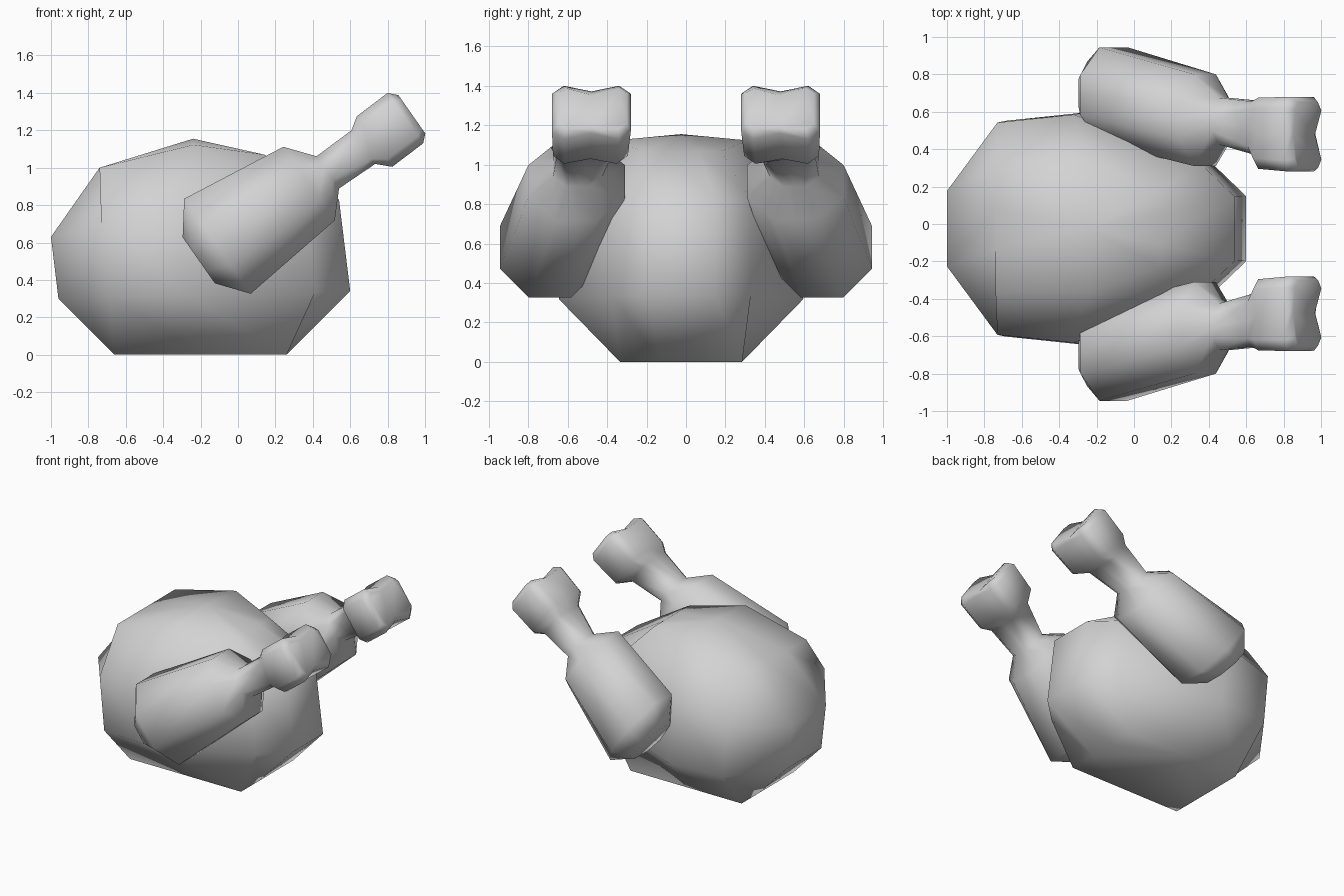
import bpy, bmesh, math
from mathutils import Vector

# Remove the default cube only
cube = bpy.data.objects.get("Cube")
if cube:
    bpy.data.objects.remove(cube, do_unlink=True)

# Single plain material
grey = bpy.data.materials.new("plain grey")
grey.use_nodes = True
grey.diffuse_color = (0.65, 0.65, 0.65, 1)
grey.node_tree.nodes["Principled BSDF"].inputs["Base Color"].default_value = (0.65, 0.65, 0.65, 1)


def bridge(bm, rings):
    """Skin a list of equally sized vertex rings."""
    for low, high in zip(rings, rings[1:]):
        for i in range(len(low)):
            j = (i + 1) % len(low)
            bm.faces.new((low[i], low[j], high[j], high[i]))


def finish(bm, name):
    """Turn the bmesh into a smooth shaded object."""
    bmesh.ops.recalc_face_normals(bm, faces=bm.faces)
    mesh = bpy.data.meshes.new(name)
    bm.to_mesh(mesh)
    bm.free()
    mesh.materials.append(grey)
    mesh.shade_smooth()
    obj = bpy.data.objects.new(name, mesh)
    bpy.context.collection.objects.link(obj)
    return obj


# Roast body: rounded rings between a rectangular base and top
def build_body():
    base = [(0, 0.33), (0, 1), (0.5, 1), (1, 1), (1, 0.33)]
    belly = [(0, 0.33), (0.175, 0.93), (0.44, 1), (0.88, 0.57), (1, 0.28)]
    crown = [(0, 0.33), (0, 1), (0.57, 1), (1, 0.6), (1, 0.25)]
    # outline, x start, x end, half width, z at start, z at end, extra height mid-way
    levels = [
        (base, -0.66, 0.26, 0.31, 0, 0, 0),
        (belly, -0.96, 0.60, 0.62, 0.30, 0.34, 0),
        (belly, -1.00, 0.54, 0.61, 0.63, 0.83, 0.06),
        (crown, -0.74, 0.14, 0.34, 1.00, 1.07, 0.085),
    ]
    bm = bmesh.new()
    rings = []
    for half, x0, x1, w, z0, z1, bump in levels:
        outline = half + [(u, -v) for u, v in reversed(half)]
        rings.append([
            bm.verts.new((x0 + (x1 - x0) * u, w * v - 0.025,
                          z0 + (z1 - z0) * u + bump * math.sin(math.pi * u)))
            for u, v in outline])
    bridge(bm, rings)
    bm.faces.new(rings[0])
    # Breast peak
    peak = bm.verts.new((-0.24, -0.025, 1.155))
    top = rings[-1]
    for i, v in enumerate(top):
        bm.faces.new((v, top[(i + 1) % len(top)], peak))
    return finish(bm, "body")


# Drumstick: meat, thin bone and a two-lobed knuckle in one loft
def build_drumstick(name, side):
    across = Vector((-math.sin(math.radians(35)), 0, math.cos(math.radians(35))))
    along = Vector((across.z, 0, -across.x))
    # x, distance from middle, z, half width, half height, lobe groove, squareness
    stations = [
        (-0.21, 0.70, 0.505, 0.17, 0.15, 0, 0.45),
        (-0.11, 0.69, 0.58, 0.255, 0.31, 0, 0.42),
        (0.38, 0.555, 0.915, 0.245, 0.24, 0, 0.42),
        (0.48, 0.55, 0.975, 0.125, 0.105, 0, 0.42),
        (0.67, 0.515, 1.11, 0.14, 0.11, 0.01, 0.7),
        (0.73, 0.485, 1.14, 0.19, 0.165, 0.03, 0.7),
        (0.895, 0.48, 1.265, 0.20, 0.165, 0.035, 0.7),
        (0.93, 0.475, 1.285, 0.175, 0.125, 0.025, 0.75),
    ]
    bm = bmesh.new()
    rings = []
    for x, y, z, w, h, groove, k in stations:
        right = [(0, 1), (k, 1), (1, k), (1, -k), (k, -1)]
        ring = []
        for a, b in right + [(-a, -b) for a, b in right]:
            tall = h * b - (math.copysign(groove, b) if a == 0 else 0)
            p = Vector((x, side * y, z)) + across * tall
            p.y += w * a
            ring.append(bm.verts.new(p))
        rings.append(ring)
    # Sink the middle of the knuckle tip
    tip = rings[-1]
    for v in (tip[0], tip[5]):
        v.co -= along * 0.025
    bridge(bm, rings)
    bm.faces.new(rings[0])
    bm.faces.new(tip[:6])
    bm.faces.new(tip[5:] + tip[:1])
    return finish(bm, name)


build_body()
build_drumstick("front_drumstick", -1)
build_drumstick("back_drumstick", 1)
